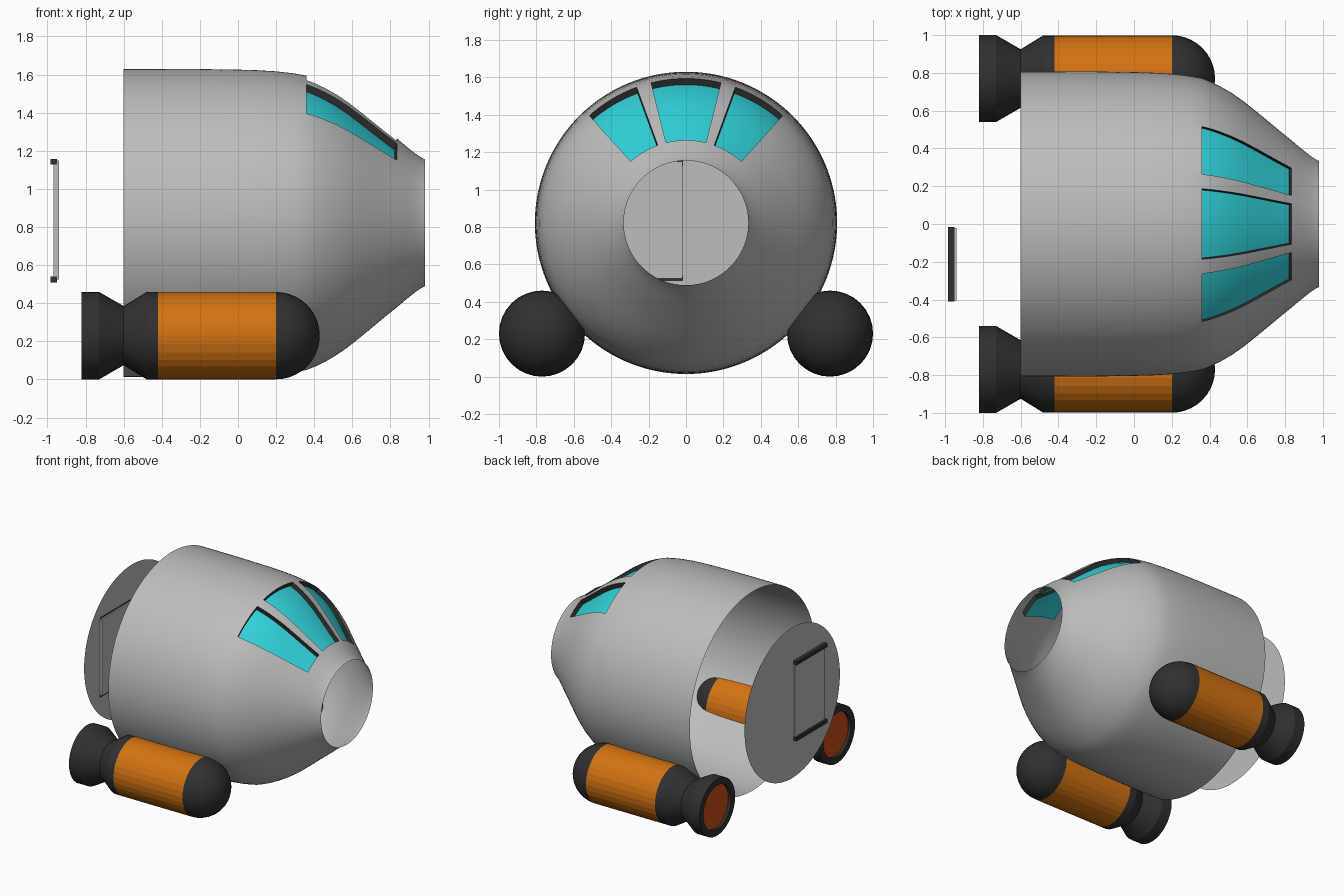
import bpy, bmesh, math
from mathutils import Vector, Matrix

if "Cube" in bpy.data.objects:
    bpy.data.objects.remove(bpy.data.objects["Cube"])

CZ = 0.822  # height of the hull axis


def material(name, rgb):
    m = bpy.data.materials.new(name)
    m.diffuse_color = (*rgb, 1)
    m.use_nodes = True
    m.node_tree.nodes["Principled BSDF"].inputs["Base Color"].default_value = m.diffuse_color
    return m


GREY = material("hull grey", (0.51, 0.51, 0.51))
DARK = material("charcoal", (0.03, 0.03, 0.03))
ORANGE = material("tank orange", (0.65, 0.17, 0.006))
CYAN = material("glass cyan", (0.03, 0.66, 0.72))
RED = material("engine red", (0.58, 0.075, 0.009))


def finish(bm, name, mat, smooth=None):
    bmesh.ops.remove_doubles(bm, verts=bm.verts, dist=1e-5)
    bmesh.ops.recalc_face_normals(bm, faces=bm.faces)
    me = bpy.data.meshes.new(name)
    bm.to_mesh(me)
    bm.free()
    me.materials.append(mat)
    ob = bpy.data.objects.new(name, me)
    bpy.context.collection.objects.link(ob)
    if smooth:
        bpy.ops.object.select_all(action='DESELECT')
        ob.select_set(True)
        bpy.context.view_layer.objects.active = ob
        bpy.ops.object.shade_smooth_by_angle(angle=math.radians(smooth))
    return ob


def quad(bm, pts):
    bm.faces.new([bm.verts.new(p) for p in pts])


# Hull profile: (x, radius)
HULL = [(-.6, .808), (-.4, .808), (-.2, .807), (0, .804), (.1, .801), (.2, .795),
        (.29, .785), (.36, .772), (.41, .752), (.46, .727), (.52, .692), (.58, .65),
        (.65, .594), (.72, .536), (.78, .486), (.835, .442), (.88, .404),
        (.93, .364), (.96, .344), (.98, .333)]
ROW0, ROW1 = 7, 15                         # profile rows bounding the windows
WINDOWS = [(-42, -20), (-14, 14), (20, 42)]  # degrees from the top
STEP = 2


def surf(i, deg):
    x, r = HULL[i]
    a = math.radians(deg)
    return Vector((x, r * math.sin(a), CZ + r * math.cos(a)))


def inner(i, deg):
    # glass position: sunk below the hull skin
    a = math.radians(max(-10, min(10, deg)))
    return surf(i, deg) - 0.036 * Vector((0.38, 0.93 * math.sin(a), 0.93 * math.cos(a)))


# Hull shell with window openings
bm = bmesh.new()
for d in range(-180, 180, STEP):
    for i in range(len(HULL) - 1):
        if ROW0 <= i < ROW1 and any(a <= d < b for a, b in WINDOWS):
            continue
        quad(bm, [surf(i, d), surf(i + 1, d), surf(i + 1, d + STEP), surf(i, d + STEP)])
finish(bm, "hull", GREY, 40)

# Window glass and dark reveals
glass, frame = bmesh.new(), bmesh.new()
for a, b in WINDOWS:
    for d in range(a, b, STEP):
        for i in range(ROW0, ROW1):
            quad(glass, [inner(i, d), inner(i + 1, d),
                         inner(i + 1, d + STEP), inner(i, d + STEP)])
        for i in (ROW0, ROW1):
            quad(frame, [surf(i, d), surf(i, d + STEP), inner(i, d + STEP), inner(i, d)])
    for i in range(ROW0, ROW1):
        for d in (a, b):
            quad(frame, [surf(i, d), surf(i + 1, d), inner(i + 1, d), inner(i, d)])
finish(glass, "window_glass", CYAN, 40)
finish(frame, "window_frames", DARK)


# Booster pods: lathed along x, mirrored to the other side
def lathe(name, profile, mat, smooth=None, n=32):
    bm = bmesh.new()
    for k in range(n):
        ring = []
        for t in (k, k + 1):
            a = 2 * math.pi * t / n
            ring.append([Vector((x, .77 + r * math.cos(a), .23 + r * math.sin(a)))
                         for x, r in profile])
        p, q = ring
        for i in range(len(profile) - 1):
            pts = [p[i], p[i + 1], q[i + 1], q[i]]
            if profile[i][1] == 0:
                pts = [p[i], p[i + 1], q[i + 1]]
            elif profile[i + 1][1] == 0:
                pts = [p[i], p[i + 1], q[i]]
            quad(bm, pts)
    ob = finish(bm, name, mat, smooth)
    ob.modifiers.new("other_side", 'MIRROR').use_axis = (False, True, False)
    return ob


R = .229
lathe("booster_tank", [(-.42, R), (.2, R)], ORANGE)
dome = [(.2 + R * math.sin(t * math.pi / 20), R * math.cos(t * math.pi / 20)) for t in range(10)]
lathe("booster_nose", dome + [(.2 + R, 0)], DARK, 40)
lathe("booster_nozzle", [(-.795, .178), (-.82, .178), (-.82, .23), (-.73, .23),
                         (-.6, .155), (-.48, R), (-.42, R)], DARK, 25)
lathe("engine_glow", [(-.795, 0), (-.795, .178)], RED)

# Rear bulkhead disc
bm = bmesh.new()
bmesh.ops.create_circle(bm, cap_ends=True, segments=96, radius=.612,
                        matrix=Matrix.Translation((-.955, 0, CZ)) @ Matrix.Rotation(math.pi / 2, 4, 'Y'))
finish(bm, "rear_bulkhead", GREY)


# Hatch panel and rails
def box(name, lo, hi, mat):
    bm = bmesh.new()
    lo, hi = Vector(lo), Vector(hi)
    bmesh.ops.create_cube(bm, size=1, matrix=Matrix.Translation((lo + hi) / 2)
                          @ Matrix.Diagonal((*(hi - lo), 1)))
    finish(bm, name, mat)


box("hatch_panel", (-.968, -.405, .525), (-.94, -.02, 1.15), GREY)
box("hatch_rail_bottom", (-.985, -.41, .51), (-.951, -.015, .54), DARK)
box("hatch_rail_top", (-.985, -.41, 1.127), (-.951, -.015, 1.157), DARK)
